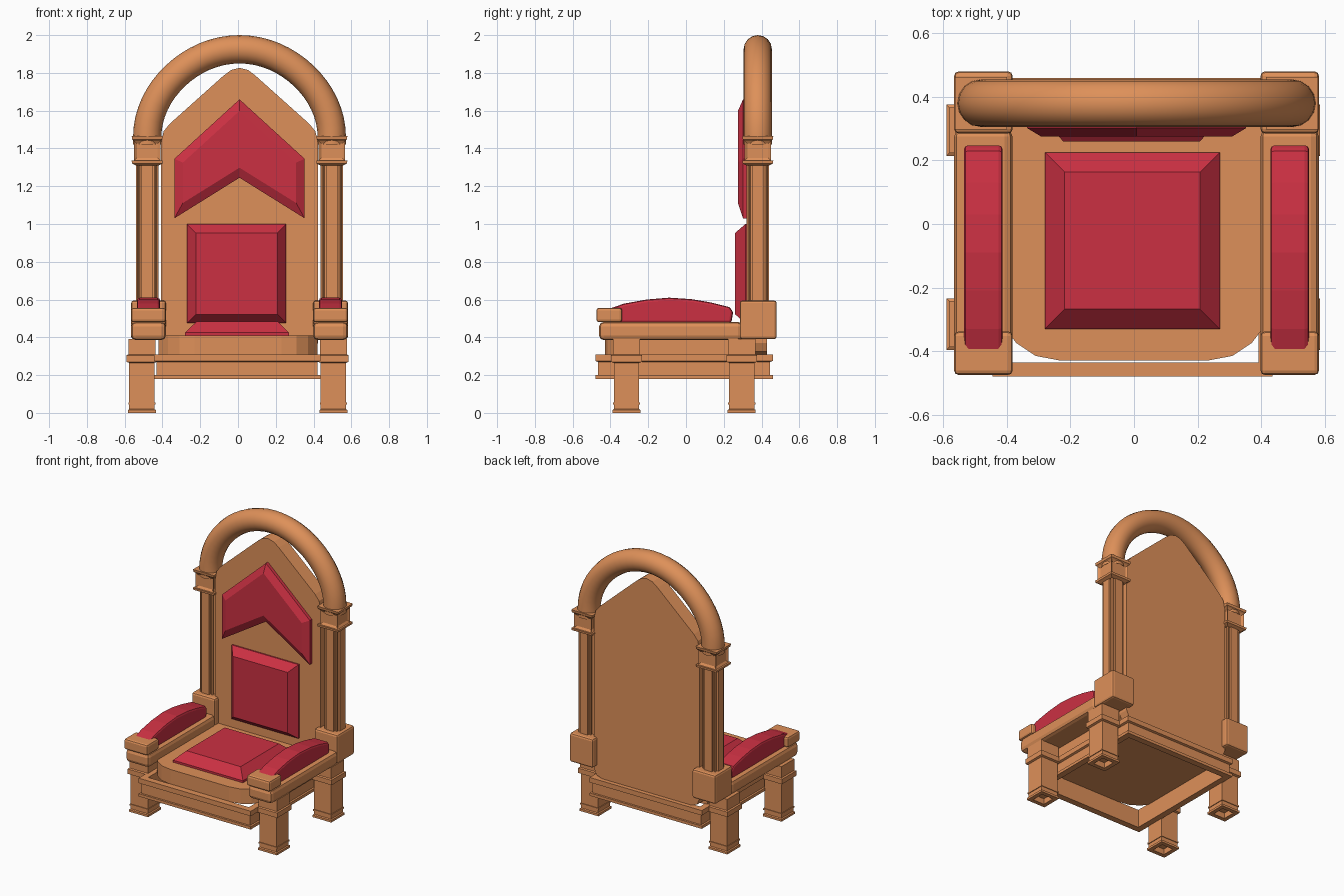
import bpy, bmesh, math
from mathutils import Vector

if "Cube" in bpy.data.objects:
    bpy.data.objects.remove(bpy.data.objects["Cube"])


def material(name, rgb):
    m = bpy.data.materials.new(name)
    m.diffuse_color = (*rgb, 1)
    m.use_nodes = True
    m.node_tree.nodes["Principled BSDF"].inputs["Base Color"].default_value = m.diffuse_color
    return m


WOOD = material("wood", (0.73, 0.28, 0.1))
RED = material("red_fabric", (0.6, 0.03, 0.055))
OX = 0.008          # sideways offset of the upper parts
CY = 0.38           # depth of the columns and arch


def finish(name, bm, mat, bevel=0, segs=2):
    bmesh.ops.recalc_face_normals(bm, faces=bm.faces)
    me = bpy.data.meshes.new(name)
    bm.to_mesh(me)
    bm.free()
    ob = bpy.data.objects.new(name, me)
    bpy.context.collection.objects.link(ob)
    me.materials.append(mat)
    if bevel:
        mod = ob.modifiers.new("bevel", 'BEVEL')
        mod.width, mod.segments = bevel, segs
        mod.limit_method, mod.angle_limit = 'ANGLE', math.radians(40)
    return ob


def loft(rings, closed=False):
    """Skin a list of point rings; capped, or joined end to start."""
    bm = bmesh.new()
    rows = [[bm.verts.new(p) for p in r] for r in rings]
    n = len(rows[0])
    pairs = list(zip(rows, rows[1:])) + ([(rows[-1], rows[0])] if closed else [])
    for a, b in pairs:
        for i in range(n):
            j = (i + 1) % n
            bm.faces.new((a[i], a[j], b[j], b[i]))
    cap = None
    if not closed:
        bm.faces.new(rows[0])
        cap = bm.faces.new(rows[-1])
    bmesh.ops.recalc_face_normals(bm, faces=bm.faces)
    return bm, cap


def prism(name, pts, axis, w0, w1, mat, inset=0, rise=0, bevel=0, segs=2):
    """Extrude a 2D outline along an axis, optionally with a chamfered pad top."""
    place = {'x': lambda u, v, w: (w, u, v),
             'y': lambda u, v, w: (u, w, v),
             'z': lambda u, v, w: (u, v, w)}[axis]
    bm, cap = loft([[place(u, v, w) for u, v in pts] for w in (w0, w1)])
    if inset:
        bmesh.ops.inset_region(bm, faces=[cap], thickness=inset,
                               use_even_offset=True, use_boundary=True)
        bmesh.ops.translate(bm, verts=cap.verts, vec=Vector(place(0, 0, rise)))
    return finish(name, bm, mat, bevel, segs)


def rect(x0, x1, y0, y1):
    return [(x0, y0), (x1, y0), (x1, y1), (x0, y1)]


def box(name, x0, x1, y0, y1, z0, z1, bevel):
    return prism(name, rect(x0, x1, y0, y1), 'z', z0, z1, WOOD, bevel=bevel)


def square_stack(cx, cy, levels, closed=False):
    """Rectangular moulding; levels are (z, half width, half depth)."""
    return loft([[(x, y, z) for x, y in rect(cx - a, cx + a, cy - b, cy + b)]
                 for z, a, b in levels], closed)


def mirrored(half):
    return half + [(-x, z) for x, z in reversed(half) if x]


# Legs with mouldings and hollow feet
leg = [(0.04, 0.045), (0, 0.045), (0, 0.074), (0.015, 0.074), (0.02, 0.067),
       (0.045, 0.067), (0.045, 0.072), (0.055, 0.072), (0.055, 0.067),
       (0.265, 0.067), (0.27, 0.081), (0.305, 0.081), (0.31, 0.072), (0.39, 0.072)]
for side, sx in (("left", -1), ("right", 1)):
    for end, y in (("front", -0.315), ("back", 0.295)):
        bm, _ = square_stack(sx * 0.507 - 0.002, y, [(z, h, h) for z, h in leg])
        finish(f"{end}_{side}_leg", bm, WOOD)

# Hollow base frame with top and bottom mouldings
outer = [(0.18, 0), (0.2, 0), (0.2, 0.014), (0.27, 0.014), (0.275, 0), (0.31, 0),
         (0.31, 0.045), (0.18, 0.045)]
bm, _ = square_stack(-0.005, -0.01, [(z, 0.441 - d, 0.47 - d) for z, d in outer], True)
finish("base_frame", bm, WOOD)

# Seat slab with a softly curved front
seat = mirrored([(0, -0.43), (0.23, -0.43), (0.31, -0.415), (0.37, -0.375),
                 (0.42, -0.31), (0.42, 0.36)])
prism("seat", seat, 'z', 0.305, 0.41, WOOD)
prism("seat_cushion", rect(-0.28, 0.27, -0.33, 0.225), 'z', 0.405, 0.425, RED,
      inset=0.062, rise=0.06)

# Backrest panel with a pointed top
panel = mirrored([(0.35, 0.31), (0.395, 0.325), (0.415, 0.37), (0.415, 1.43),
                  (0.402, 1.49), (0.37, 1.53), (0.085, 1.785), (0.045, 1.815), (0, 1.827)])
prism("back_panel", [(x + OX, z) for x, z in panel], 'y', 0.325, 0.43, WOOD)

# Backrest cushions: square pad and chevron
prism("back_cushion", rect(-0.27, 0.255, 0.475, 1.0), 'y', 0.335, 0.315, RED,
      inset=0.047, rise=-0.055)
chevron = mirrored([(0, 1.245), (0.345, 1.03), (0.345, 1.345), (0, 1.66)])
prism("chevron_cushion", [(x + OX, z) for x, z in chevron], 'y', 0.335, 0.302, RED,
      inset=0.045, rise=-0.027)

# Armrests, corner blocks, columns and capitals on each side
arm_pad = [(-0.42, 0.475), (-0.41, 0.55), (-0.33, 0.578), (-0.21, 0.6), (-0.09, 0.61),
           (0.03, 0.602), (0.13, 0.585), (0.23, 0.56), (0.25, 0.535), (0.24, 0.475)]
quarter = [(0.06, 0.03), (0.045, 0.03), (0.045, 0.038), (0.052, 0.045), (0.045, 0.052),
           (0.038, 0.045), (0.03, 0.045), (0.03, 0.06)]
capital = [(1.31, 0.06), (1.32, 0.08), (1.335, 0.082), (1.335, 0.07), (1.44, 0.07),
           (1.447, 0.079), (1.465, 0.082)]
for side, sx in (("left", -1), ("right", 1)):
    cx = OX + sx * 0.482
    x0, x1 = cx - 0.092, cx + 0.092
    box(f"{side}_arm", x0, x1, -0.46, 0.3, 0.385, 0.482, 0.025)
    box(f"{side}_arm_front_block", x0, x1, -0.475, -0.338, 0.48, 0.556, 0.014)
    box(f"{side}_back_block", x0, x1, 0.285, 0.48, 0.39, 0.595, 0.014)
    prism(f"{side}_arm_cushion", arm_pad, 'x', cx - 0.061, cx + 0.061, RED, bevel=0.014)

    # Reeded column: one quarter of the section turned four times
    cx = OX + sx * 0.489
    section = []
    for x, y in ((1, 0), (0, 1), (-1, 0), (0, -1)):
        section += [(cx + x * u - y * v, CY + y * u + x * v) for u, v in quarter]
    prism(f"{side}_column", section, 'z', 0.55, 1.33, WOOD)

    # Capital with recessed side panels
    bm, _ = square_stack(cx, CY, [(z, h, h) for z, h in capital])
    sides = [f for f in bm.faces if abs(f.normal.z) < 0.1 and f.calc_area() > 0.01]
    bmesh.ops.inset_individual(bm, faces=sides, thickness=0.015, depth=-0.01,
                               use_even_offset=True)
    finish(f"{side}_capital", bm, WOOD)

# Round arch joining the two capitals
path = [(0.4885, 1.42)]
for i in range(33):
    t = math.pi * i / 32
    k = 1 - 0.015 * math.sin(2 * t) ** 2
    path.append((0.4885 * k * math.cos(t), 1.46 + 0.465 * k * math.sin(t)))
path.append((-0.4885, 1.42))
cu = bpy.data.curves.new("arch", 'CURVE')
cu.dimensions = '3D'
cu.bevel_depth, cu.bevel_resolution = 0.075, 6
sp = cu.splines.new('POLY')
sp.points.add(len(path) - 1)
for p, (x, z) in zip(sp.points, path):
    p.co = (x + OX, CY, z, 1)
cu.materials.append(WOOD)
arch = bpy.data.objects.new("arch", cu)
bpy.context.collection.objects.link(arch)
